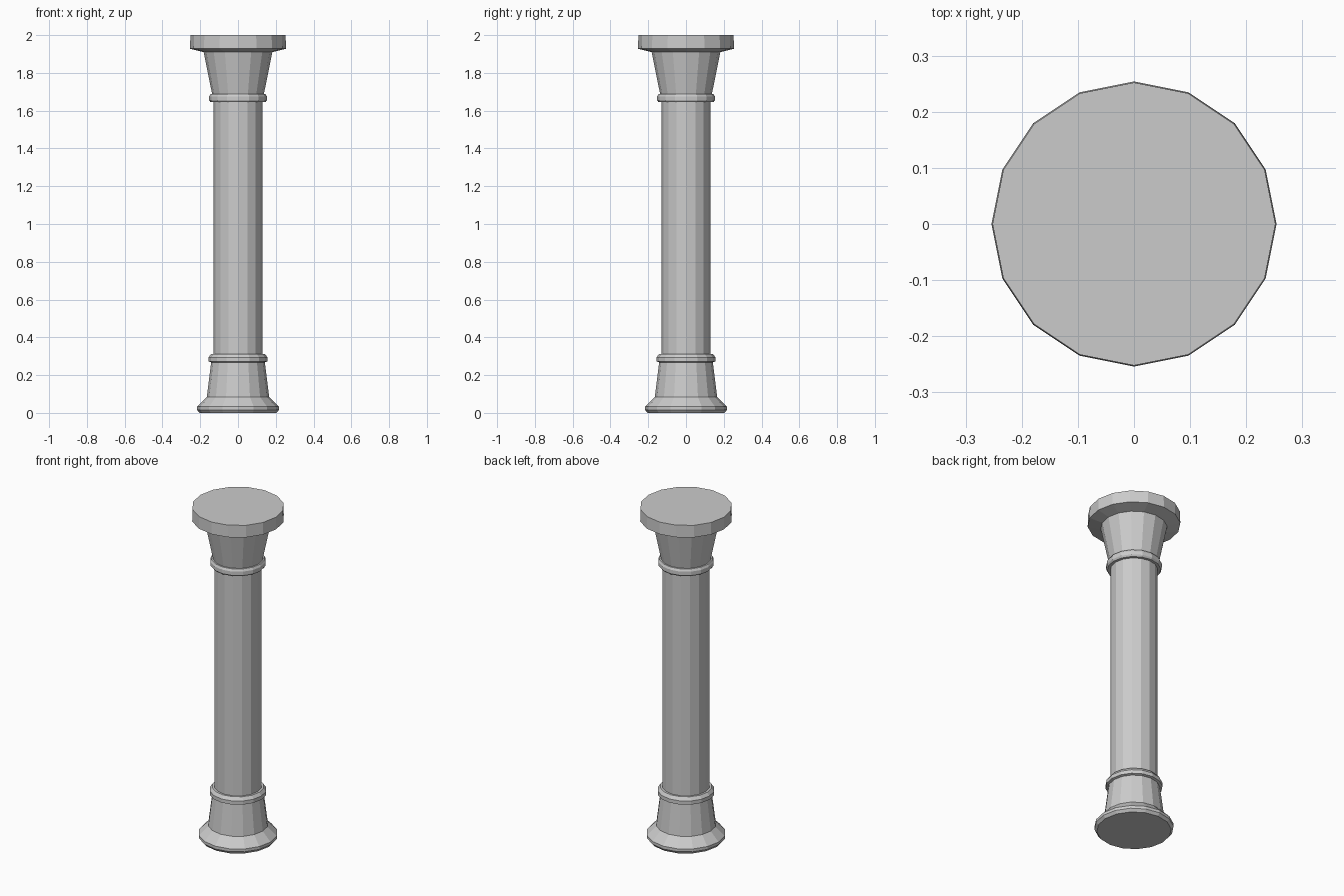
import bpy, bmesh
from math import cos, sin, tau

if "Cube" in bpy.data.objects:
    bpy.data.objects.remove(bpy.data.objects["Cube"])

SIDES = 16


def lathe(name, profile, cap_bottom=False, cap_top=False):
    """Revolve (radius, z) points, listed bottom to top, into a flat-faced part."""
    bm = bmesh.new()
    rings = [[bm.verts.new((r * cos(tau * i / SIDES), r * sin(tau * i / SIDES), z))
              for i in range(SIDES)] for r, z in profile]
    for low, high in zip(rings, rings[1:]):
        for i in range(SIDES):
            j = (i + 1) % SIDES
            bm.faces.new((low[i], low[j], high[j], high[i]))
    if cap_bottom:
        bm.faces.new(rings[0][::-1])
    if cap_top:
        bm.faces.new(rings[-1])
    mesh = bpy.data.meshes.new(name)
    bm.to_mesh(mesh)
    bm.free()
    obj = bpy.data.objects.new(name, mesh)
    bpy.context.collection.objects.link(obj)
    return obj


# Flared foot and tapered pedestal
lathe("foot", [(0.204, 0), (0.217, 0.016), (0.217, 0.033), (0.165, 0.085)], cap_bottom=True)
lathe("pedestal", [(0.165, 0.085), (0.142, 0.268)])

# Lower collar, shaft, upper collar
lathe("lower_collar", [(0.142, 0.268), (0.156, 0.272), (0.156, 0.294), (0.142, 0.313), (0.13, 0.313)])
lathe("shaft", [(0.13, 0.313), (0.13, 1.645)])
lathe("upper_collar", [(0.13, 1.645), (0.146, 1.645), (0.153, 1.655), (0.153, 1.675),
                       (0.146, 1.688), (0.137, 1.688)])

# Widening capital and the round slab on top
lathe("capital", [(0.137, 1.688), (0.182, 1.91)])
lathe("top_slab", [(0.182, 1.91), (0.254, 1.928), (0.252, 2.0)], cap_top=True)
